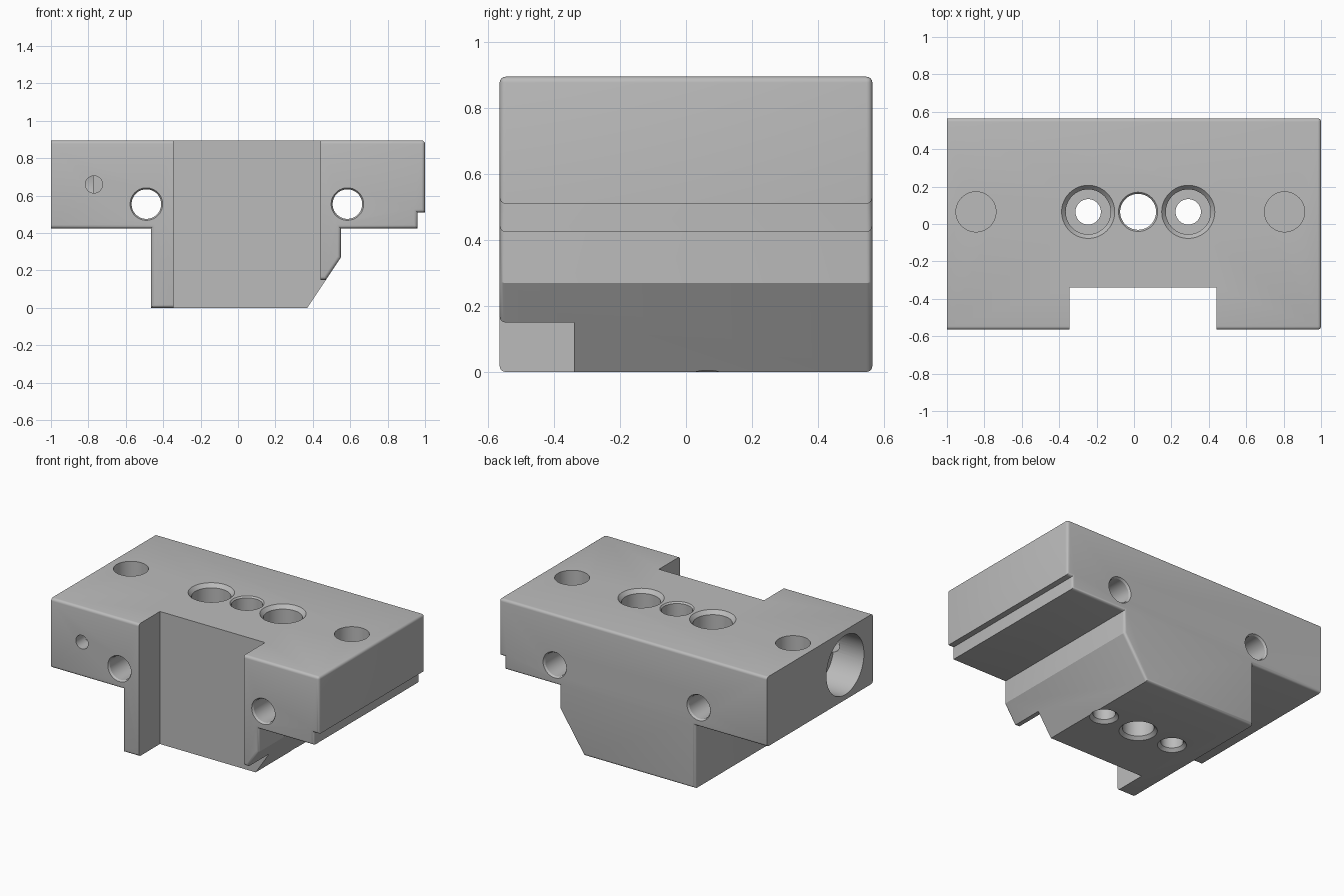
import bpy, bmesh, math
from mathutils import Vector

if "Cube" in bpy.data.objects:
    bpy.data.objects.remove(bpy.data.objects["Cube"], do_unlink=True)

TOP, HALF_DEPTH, NOTCH_Y = 0.895, 0.565, -0.34
NOTCH_LEFT, NOTCH_RIGHT = -0.345, 0.44

steel = bpy.data.materials.new("light grey metal")
steel.use_nodes = True
grey = (0.5, 0.5, 0.5, 1)
steel.diffuse_color = grey
steel.node_tree.nodes["Principled BSDF"].inputs["Base Color"].default_value = grey


def make_object(name, bm):
    bmesh.ops.recalc_face_normals(bm, faces=bm.faces)
    mesh = bpy.data.meshes.new(name)
    bm.to_mesh(mesh)
    bm.free()
    mesh.materials.append(steel)
    obj = bpy.data.objects.new(name, mesh)
    bpy.context.collection.objects.link(obj)
    return obj


def extrude_profile(name, profile, y0, y1):
    """Solid from an x-z outline, extruded along y."""
    bm = bmesh.new()
    face = bm.faces.new([bm.verts.new((x, y0, z)) for x, z in profile])
    result = bmesh.ops.extrude_face_region(bm, geom=[face], use_keep_orig=True)
    verts = [v for v in result["geom"] if isinstance(v, bmesh.types.BMVert)]
    bmesh.ops.translate(bm, verts=verts, vec=(0, y1 - y0, 0))
    return make_object(name, bm)


def lathe(name, start, axis, profile, sides=64):
    """Solid of revolution; profile is (radius, distance along axis)."""
    turn = Vector(axis).to_track_quat('Z', 'Y')
    bm = bmesh.new()
    rings = []
    for r, t in profile:
        angles = [2 * math.pi * i / sides for i in range(sides)]
        rings.append([bm.verts.new(Vector(start) + turn @ Vector(
            (r * math.cos(a), r * math.sin(a), t))) for a in angles])
    for a, b in zip(rings, rings[1:]):
        for i in range(sides):
            j = (i + 1) % sides
            bm.faces.new((a[i], a[j], b[j], b[i]))
    bm.faces.new(rings[0])
    bm.faces.new(rings[-1])
    return make_object(name, bm)


def cut(obj, cutter):
    mod = obj.modifiers.new("cut", 'BOOLEAN')
    mod.operation, mod.solver, mod.object = 'DIFFERENCE', 'EXACT', cutter
    bpy.context.view_layer.objects.active = obj
    bpy.ops.object.modifier_apply(modifier=mod.name)
    bpy.data.objects.remove(cutter, do_unlink=True)


# Main body with two wings, a slanted flank and a step under one wing
body = extrude_profile("clamp_block", [
    (-1, TOP), (-1, 0.425), (-0.465, 0.425), (-0.465, 0), (0.37, 0),
    (0.55, 0.27), (0.55, 0.425), (0.96, 0.425), (0.96, 0.51), (1, 0.51),
    (1, TOP)], -HALF_DEPTH, HALF_DEPTH)

# Front notch, which also trims the foot of the slanted flank
cut(body, extrude_profile("notch_cutter", [
    (NOTCH_LEFT, -0.1), (0.7, -0.1), (0.7, 0.15), (NOTCH_RIGHT, 0.15),
    (NOTCH_RIGHT, 1), (NOTCH_LEFT, 1)], -1, NOTCH_Y))


# Rounded rims of the front and back faces
def near(a, b):
    return abs(a - b) < 0.002


def is_rim(edge):
    p, q = (v.co for v in edge.verts)
    if near(p.x, 1) and near(q.x, 1) and near(p.z, TOP) and near(q.z, TOP):
        return True
    if not (near(abs(p.y), HALF_DEPTH) and near(p.y, q.y)):
        return False
    return not any(near(p.x, x) and near(q.x, x)
                   for x in (-1, NOTCH_LEFT, NOTCH_RIGHT))


bm = bmesh.new()
bm.from_mesh(body.data)
bmesh.ops.bevel(bm, geom=[e for e in bm.edges if is_rim(e)], offset=0.018,
                segments=4, profile=0.5, affect='EDGES', clamp_overlap=True)
bm.to_mesh(body.data)
bm.free()

# Counterbored screw holes, chamfered at both ends
HOLE_Y = 0.065
DOWN = (0, 0, -1)
for x in (-0.245, 0.29):
    cut(body, lathe("screw_hole_cutter", (x, HOLE_Y, TOP), DOWN, [
        (0.142, -0.05), (0.142, 0), (0.12, 0.025), (0.12, 0.35), (0.068, 0.35),
        (0.068, TOP - 0.02), (0.088, TOP), (0.088, 1)]))

# Central through hole
cut(body, lathe("centre_hole_cutter", (0.022, HOLE_Y, TOP), DOWN, [
    (0.105, -0.05), (0.105, 0), (0.096, 0.01), (0.096, TOP - 0.02),
    (0.116, TOP), (0.116, 1)]))

# Blind holes near the ends of the top
for x in (-0.845, 0.805):
    cut(body, lathe("blind_hole_cutter", (x, HOLE_Y, TOP), DOWN,
                    [(0.107, -0.05), (0.107, 0.25)]))

# Long cross holes from front to back
FULL = 2 * HALF_DEPTH
for x in (-0.49, 0.585):
    cut(body, lathe("cross_hole_cutter", (x, -HALF_DEPTH, 0.555), (0, 1, 0), [
        (0.087, -0.05), (0.087, 0), (0.079, 0.012), (0.079, FULL - 0.012),
        (0.087, FULL), (0.087, FULL + 0.05)]))

# Large side bore and the small set screw hole that meets it
cut(body, lathe("side_bore_cutter", (-1, -0.27, 0.66), (1, 0, 0),
                [(0.2, -0.05), (0.2, 0.225)]))
cut(body, lathe("set_screw_cutter", (-0.77, -HALF_DEPTH, 0.66), (0, 1, 0),
                [(0.046, -0.05), (0.046, 0.15)], 32))

# Smooth rounds, crisp edges
bpy.ops.object.select_all(action='DESELECT')
body.select_set(True)
bpy.context.view_layer.objects.active = body
bpy.ops.object.shade_smooth_by_angle(angle=math.radians(26))
